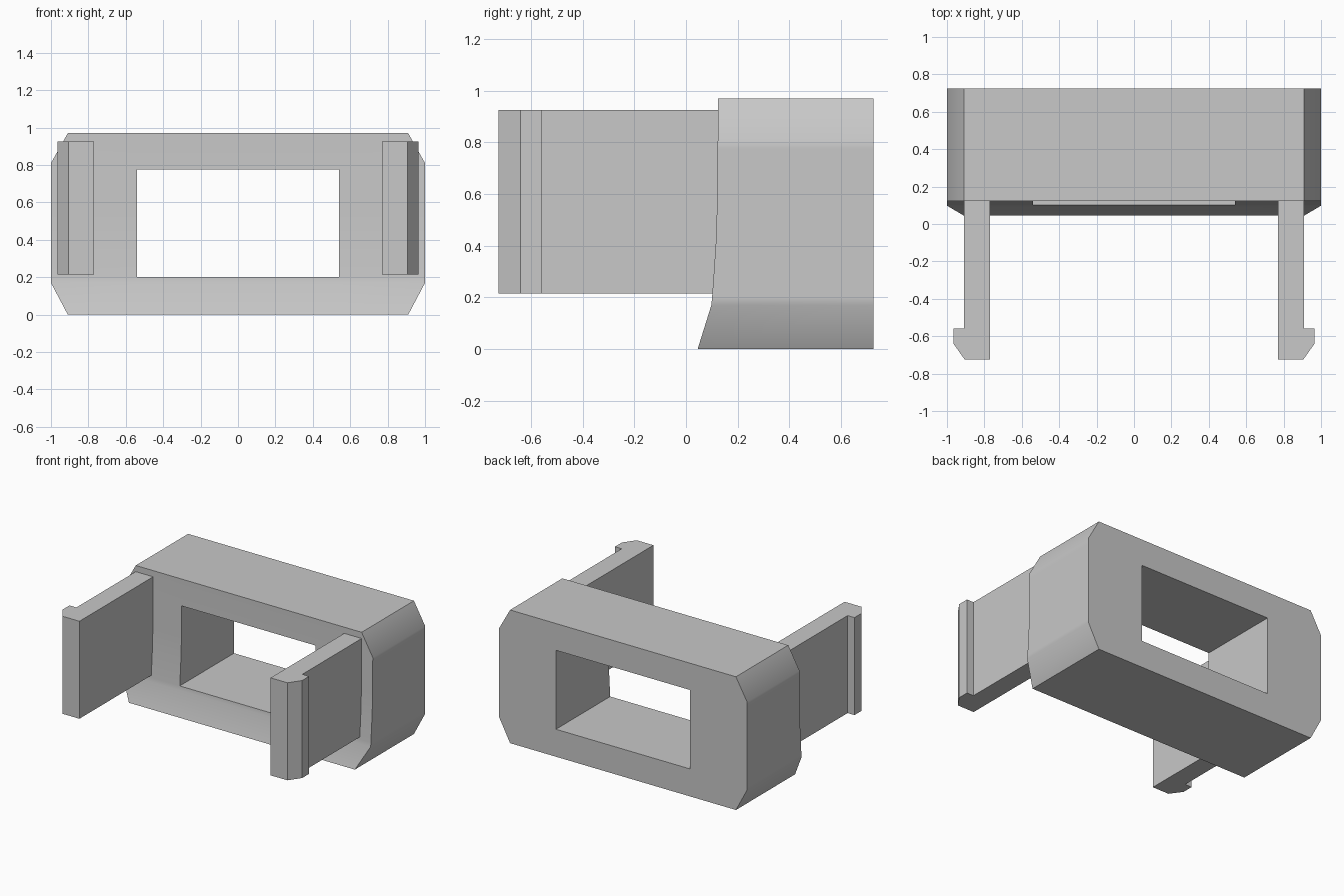
import bpy
import bmesh
import math

cube = bpy.data.objects.get("Cube")
if cube:
    bpy.data.objects.remove(cube, do_unlink=True)

# One plain grey plastic
grey = bpy.data.materials.new("grey_plastic")
grey.use_nodes = True
grey.diffuse_color = (0.58, 0.58, 0.58, 1)
grey.node_tree.nodes["Principled BSDF"].inputs["Base Color"].default_value = grey.diffuse_color


def finish(name, bm):
    """Turn a bmesh into a shaded, coloured object."""
    bmesh.ops.recalc_face_normals(bm, faces=bm.faces[:])
    mesh = bpy.data.meshes.new(name)
    bm.to_mesh(mesh)
    bm.free()
    mesh.materials.append(grey)
    obj = bpy.data.objects.new(name, mesh)
    bpy.context.collection.objects.link(obj)
    bpy.ops.object.select_all(action='DESELECT')
    obj.select_set(True)
    bpy.context.view_layer.objects.active = obj
    bpy.ops.object.shade_smooth_by_angle(angle=math.radians(30))
    return obj


# Housing: each level is (height, half width, front depth)
BACK = 0.725
WINDOW = 0.54
levels = [
    (0, 0.91, 0.045), (0.17, 1, 0.098), (0.2, 1, 0.101),
    (0.3, 1, 0.108), (0.42, 1, 0.116), (0.55, 1, 0.12),
    (0.775, 1, 0.122), (0.81, 1, 0.123), (0.97, 0.91, 0.123),
]
bm = bmesh.new()
grid = []
for z, half, front in levels:
    xs = (-half, -WINDOW, WINDOW, half)
    grid.append([(bm.verts.new((x, front, z)), bm.verts.new((x, BACK, z))) for x in xs])


def solid(row, col):
    if not (0 <= row < len(levels) - 1 and 0 <= col < 3):
        return False
    return not (col == 1 and 0.2 <= levels[row][0] < 0.775)


for r in range(len(levels) - 1):
    for c in range(3):
        if not solid(r, c):
            continue
        ring = [grid[r][c], grid[r][c + 1], grid[r + 1][c + 1], grid[r + 1][c]]
        neighbours = [(r - 1, c), (r, c + 1), (r + 1, c), (r, c - 1)]
        for side in (0, 1):
            bm.faces.new([pair[side] for pair in ring])
        # Walls only where the next cell is open
        for i, cell in enumerate(neighbours):
            if not solid(*cell):
                a, b = ring[i], ring[(i + 1) % 4]
                bm.faces.new((a[0], b[0], b[1], a[1]))
finish("housing", bm)

# Snap arms with outward hooks, mirrored left and right
arm_outline = [(0.77, 0.14), (0.77, -0.725), (0.905, -0.725),
               (0.965, -0.64), (0.965, -0.56), (0.91, -0.56), (0.91, 0.14)]
for name, sign in (("left_snap_arm", 1), ("right_snap_arm", -1)):
    bm = bmesh.new()
    base = bm.faces.new([bm.verts.new((sign * x, y, 0.215)) for x, y in arm_outline])
    extruded = bmesh.ops.extrude_face_region(bm, geom=[base], use_keep_orig=True)
    top = [v for v in extruded["geom"] if isinstance(v, bmesh.types.BMVert)]
    bmesh.ops.translate(bm, verts=top, vec=(0, 0, 0.71))
    finish(name, bm)
